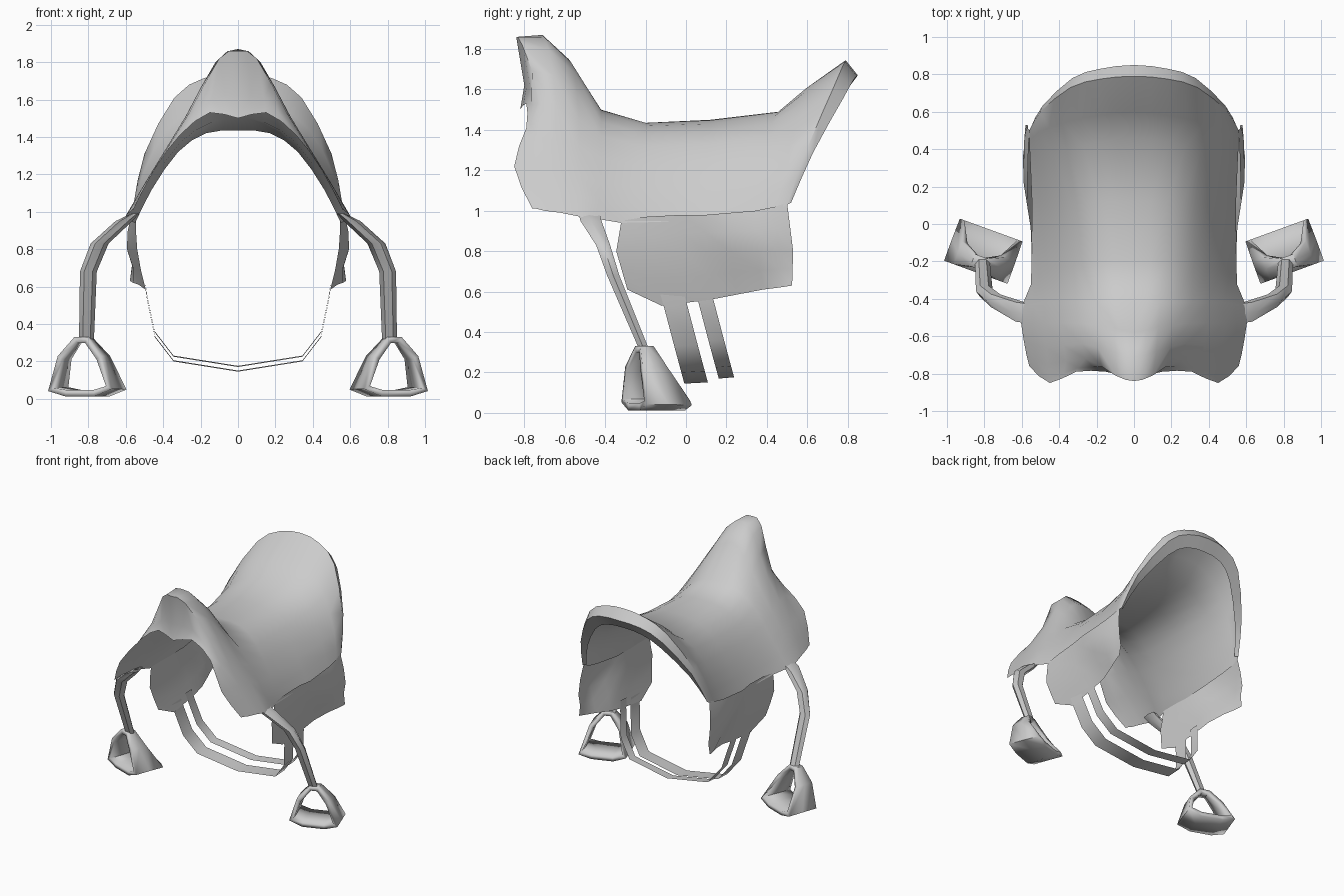
import bpy, bmesh, math
from mathutils import Vector

if "Cube" in bpy.data.objects:
    bpy.data.objects.remove(bpy.data.objects["Cube"])


def loft(name, rows, closed=False, thickness=0.0, weld=True, ring=False):
    """Skin a grid of point rows, then mirror it across x = 0."""
    bm = bmesh.new()
    grid = [[bm.verts.new(p) for p in row] for row in rows]
    n = len(grid[0])
    pairs = list(zip(grid, grid[1:])) + ([(grid[-1], grid[0])] if ring else [])
    for a, b in pairs:
        for i in range(n if closed else n - 1):
            j = (i + 1) % n
            bm.faces.new((a[i], a[j], b[j], b[i]))
    bmesh.ops.recalc_face_normals(bm, faces=bm.faces)
    mesh = bpy.data.meshes.new(name)
    bm.to_mesh(mesh)
    bm.free()
    ob = bpy.data.objects.new(name, mesh)
    bpy.context.collection.objects.link(ob)
    if thickness:
        s = ob.modifiers.new("Thickness", 'SOLIDIFY')
        s.thickness, s.offset = thickness, 0
    m = ob.modifiers.new("Mirror", 'MIRROR')
    m.use_clip = weld
    bpy.ops.object.select_all(action='DESELECT')
    bpy.context.view_layer.objects.active = ob
    ob.select_set(True)
    bpy.ops.object.shade_smooth_by_angle(angle=math.radians(45))
    return ob


def rounded(points, steps=2):
    """Catmull-Rom through a half section that starts on the centre line."""
    p = [Vector(q) for q in points]
    p = [Vector((-p[1].x, p[1].y, p[1].z))] + p + [2 * p[-1] - p[-2]]
    out = []
    for a, b, c, d in zip(p, p[1:], p[2:], p[3:]):
        for k in range(steps):
            t = k / steps
            out.append(0.5 * (2 * b + (c - a) * t + (2 * a - 5 * b + 4 * c - d) * t * t
                              + (3 * b - a - 3 * c + d) * t ** 3))
    return out + [p[-2]]


# Pommel: half sections from the front edge, over the horn, to the seat
pommel = [
    [(0, -.82, 1.50), (.15, -.79, 1.53), (.31, -.79, 1.41), (.45, -.85, 1.22), (.56, -.76, 1.01)],
    [(0, -.80, 1.62), (.14, -.77, 1.60), (.30, -.77, 1.43), (.45, -.82, 1.22), (.565, -.74, 1.01)],
    [(0, -.84, 1.86), (.10, -.81, 1.82), (.26, -.72, 1.53), (.46, -.75, 1.21), (.575, -.70, 1.00)],
    [(0, -.71, 1.87), (.12, -.68, 1.80), (.28, -.64, 1.51), (.47, -.66, 1.20), (.59, -.62, 0.99)],
    [(0, -.58, 1.75), (.13, -.55, 1.68), (.30, -.53, 1.45), (.48, -.53, 1.18), (.605, -.52, 0.97)],
    [(0, -.42, 1.50), (.14, -.42, 1.48), (.31, -.42, 1.37), (.48, -.42, 1.14), (.60, -.44, 0.96)],
]
# Seat and cantle: half sections back to the rolled rim and under it
seat = [
    [(0, -.20, 1.435), (.17, -.20, 1.42), (.32, -.22, 1.32), (.46, -.25, 1.12), (.55, -.32, 0.94)],
    [(0, .12, 1.45), (.18, .12, 1.43), (.33, .11, 1.33), (.46, .10, 1.13), (.545, .10, 0.95)],
    [(0, .46, 1.49), (.19, .44, 1.47), (.36, .40, 1.37), (.49, .36, 1.17), (.555, .34, 0.98)],
    [(0, .60, 1.61), (.19, .58, 1.58), (.38, .54, 1.44), (.51, .49, 1.20), (.56, .44, 1.00)],
    [(0, .79, 1.745), (.18, .775, 1.715), (.34, .73, 1.61), (.50, .60, 1.31), (.56, .50, 1.03)],
]
rim_back = [(0, .85, 1.67), (.18, .83, 1.65), (.33, .78, 1.56), (.49, .63, 1.29), (.55, .52, 1.04)]
rim_under = [(0, .79, 1.59), (.16, .78, 1.57), (.29, .73, 1.48), (.45, .60, 1.25), (.53, .50, 1.04)]
loft("seat", [rounded(r) for r in pommel + seat + [rim_back, rim_under]])


# Side skirts: hang from the seat, bulging outward behind a diagonal crease
def skirt_point(y, z):
    base = .545 - .35 * max(0, .88 - z) ** 1.6
    d = max(0, (y - .06) * .64 + (z - .88) * .77)
    bulge = min(1, d / .09) * min(1, max(0, 1.1 - z) / .25)
    if y > .45:
        bulge *= .75
    return Vector((base + .055 * bulge + (.03 if y > .3 and z < .7 else 0), y, z))


columns = [((-.32, .95), (-.345, .8), (-.29, .61)), ((-.2, .97), (-.21, .8), (-.12, .53)),
           ((-.02, .98), (-.02, .8), (.0, .545)), ((.1, .98), (.1, .8), (.12, .56)),
           ((.22, .99), (.22, .8), (.25, .585)), ((.34, 1.0), (.36, .8), (.38, .61)),
           ((.44, 1.02), (.46, .8), (.46, .62)), ((.5, 1.04), (.53, .8), (.525, .63))]
rows = []
for top, mid, low in columns:
    top, mid, low = Vector(top), Vector(mid), Vector(low)
    path = [top, top.lerp(mid, .5), mid, mid.lerp(low, .5), low]
    rows.append([skirt_point(*p) for p in path])
loft("side_skirt", rows, weld=False)

# Girth straps: two ribbons slung underneath
for name, shift, lift, half in (("front_girth", 0, 0, .058), ("rear_girth", .15, .025, .038)):
    path = [(.495, -.07, .59), (.485, -.05, .52), (.445, 0, .33), (.345, .035, .20), (0, .05, .145)]
    loft(name, [[(x, y + shift - half, z + lift), (x, y + shift + half, z + lift + .006)]
                for x, y, z in path])

# Stirrup straps: bent six-sided tubes (x, y, z, half width, half depth)
tube = [(.55, -.48, .99, .02, .06), (.61, -.47, .95, .045, .06), (.74, -.41, .83, .048, .04),
        (.80, -.36, .68, .045, .035), (.81, -.21, .32, .04, .028)]
loft("stirrup_strap", [[(x + w * math.cos(k * math.pi / 3), y + d * math.sin(k * math.pi / 3), z)
                        for k in range(6)] for x, y, z, w, d in tube], closed=True, weld=False)

# Stirrups: flared band loops, turned outward (u, z, front v, back v)
outline = [(.03, .315, -.10, -.03), (.11, .22, -.12, .01), (.165, .05, -.12, .12),
           (.08, .03, -.12, .12), (-.08, .03, -.12, .12), (-.165, .06, -.12, .12),
           (-.11, .22, -.12, .01), (-.03, .315, -.10, -.03)]
ux, uy = math.cos(math.radians(20)), math.sin(math.radians(20))
rows = [[(.805 + u * ux - v * uy, -.145 + u * uy + v * ux, z)
         for v in (f, (f + b) / 2, b)] for u, z, f, b in outline]
loft("stirrup", rows, thickness=.035, weld=False, ring=True)
